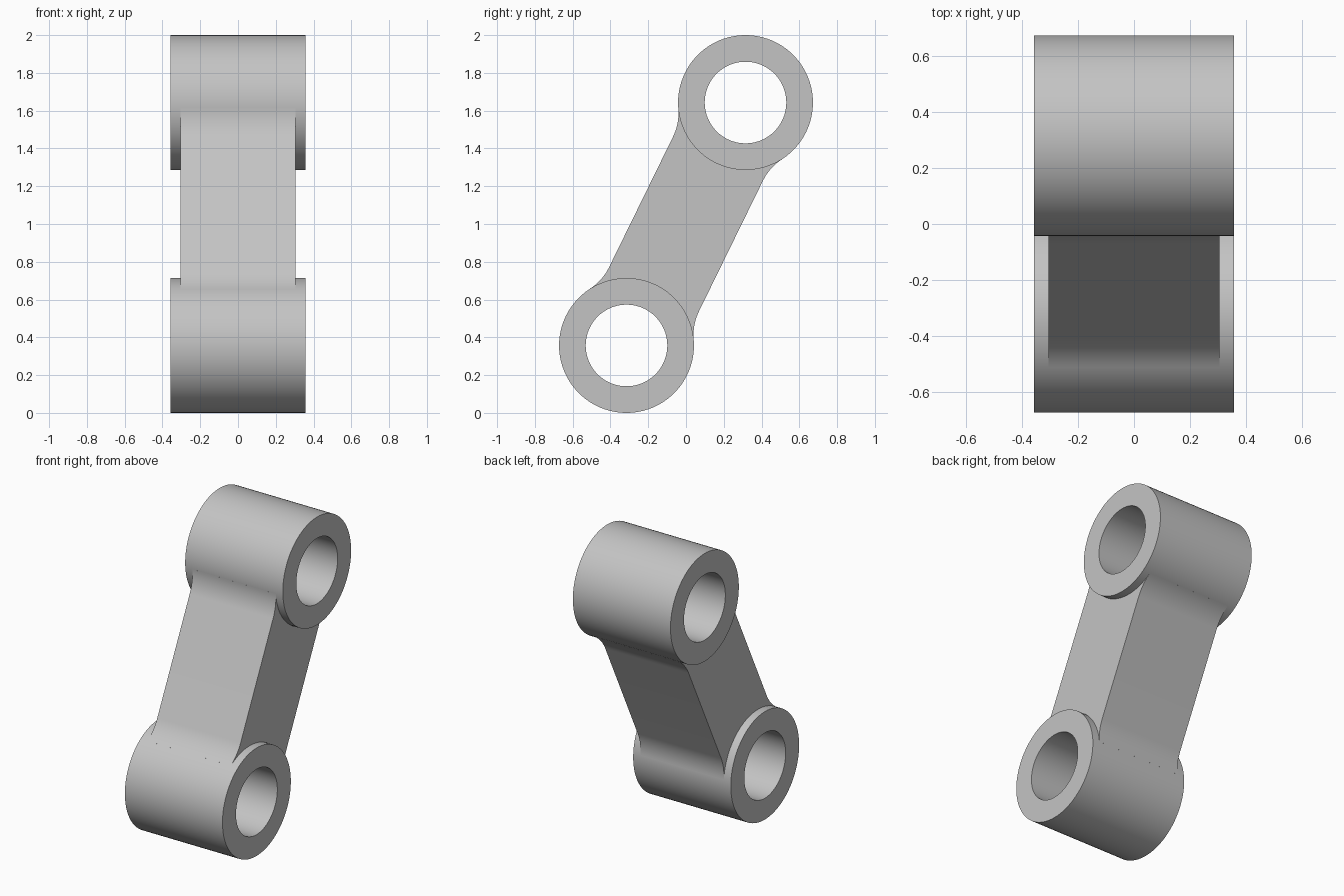
import bpy, bmesh, math
from mathutils import Vector, Matrix

cube = bpy.data.objects.get("Cube")
if cube:
    bpy.data.objects.remove(cube, do_unlink=True)

# Main dimensions
RING_R, BORE_R, RING_HALF = 0.357, 0.216, 0.357
EYE_Y, EYE_Z = 0.315, 0.643          # ring centre offset from the middle of the link
BAR_HALF_W, BAR_HALF_X, FILLET = 0.265, 0.305, 0.29
MIDDLE = Vector((0, 0, 1))

metal = bpy.data.materials.new("light_grey")
metal.use_nodes = True
grey = (0.55, 0.55, 0.55, 1)
metal.diffuse_color = grey
metal.node_tree.nodes["Principled BSDF"].inputs["Base Color"].default_value = grey


def finish(name, bm):
    bmesh.ops.recalc_face_normals(bm, faces=bm.faces)
    mesh = bpy.data.meshes.new(name)
    bm.to_mesh(mesh)
    bm.free()
    mesh.materials.append(metal)
    obj = bpy.data.objects.new(name, mesh)
    bpy.context.collection.objects.link(obj)
    bpy.ops.object.select_all(action='DESELECT')
    obj.select_set(True)
    bpy.context.view_layer.objects.active = obj
    bpy.ops.object.shade_smooth_by_angle(angle=math.radians(30))
    return obj


def ring(name, side, segments=96):
    """Bored cylinder lying along x: a rectangle swept round the bore."""
    bm = bmesh.new()
    centre = MIDDLE + side * Vector((0, EYE_Y, EYE_Z))
    section = [(-RING_HALF, BORE_R), (RING_HALF, BORE_R),
               (RING_HALF, RING_R), (-RING_HALF, RING_R)]
    verts = [bm.verts.new(centre + Vector((x, 0, r))) for x, r in section]
    edges = [bm.edges.new((verts[i], verts[i - 1])) for i in range(4)]
    bmesh.ops.spin(bm, geom=verts + edges, cent=centre, axis=(1, 0, 0),
                   angle=math.tau, steps=segments, use_merge=True)
    bmesh.ops.remove_doubles(bm, verts=bm.verts, dist=1e-5)
    return finish(name, bm)


def arc(cu, cs, radius, start, end, steps):
    return [(cu + radius * math.cos(start + (end - start) * i / steps),
             cs + radius * math.sin(start + (end - start) * i / steps))
            for i in range(steps + 1)]


def link_bar(name):
    """Straight bar whose edges flow into both rings through tangent fillets."""
    eye = math.hypot(EYE_Y, EYE_Z)
    fu = BAR_HALF_W + FILLET
    drop = math.sqrt((RING_R + FILLET) ** 2 - fu ** 2)
    meet = math.atan2(drop, fu)

    # Upper half outline: right fillet, hollow end inside the ring wall, left fillet
    right = arc(fu, eye - drop, FILLET, math.pi, math.pi - meet, 14)
    hollow = arc(0, eye, (RING_R + BORE_R) / 2, -meet, meet - math.pi, 32)
    left = [(-u, s) for u, s in reversed(right)]
    half = right + hollow + left
    outline = half + [(-u, -s) for u, s in half]

    # Turn the outline to the lean of the link, then extrude across x
    bm = bmesh.new()
    lean = Matrix.Rotation(-math.atan2(EYE_Y, EYE_Z), 3, 'X')
    face = bm.faces.new([bm.verts.new(MIDDLE + lean @ Vector((-BAR_HALF_X, u, s)))
                         for u, s in outline])
    made = bmesh.ops.extrude_face_region(bm, geom=[face])["geom"]
    bmesh.ops.translate(bm, vec=(2 * BAR_HALF_X, 0, 0),
                        verts=[g for g in made if isinstance(g, bmesh.types.BMVert)])
    return finish(name, bm)


ring("upper_ring", 1)
ring("lower_ring", -1)
link_bar("link_bar")
